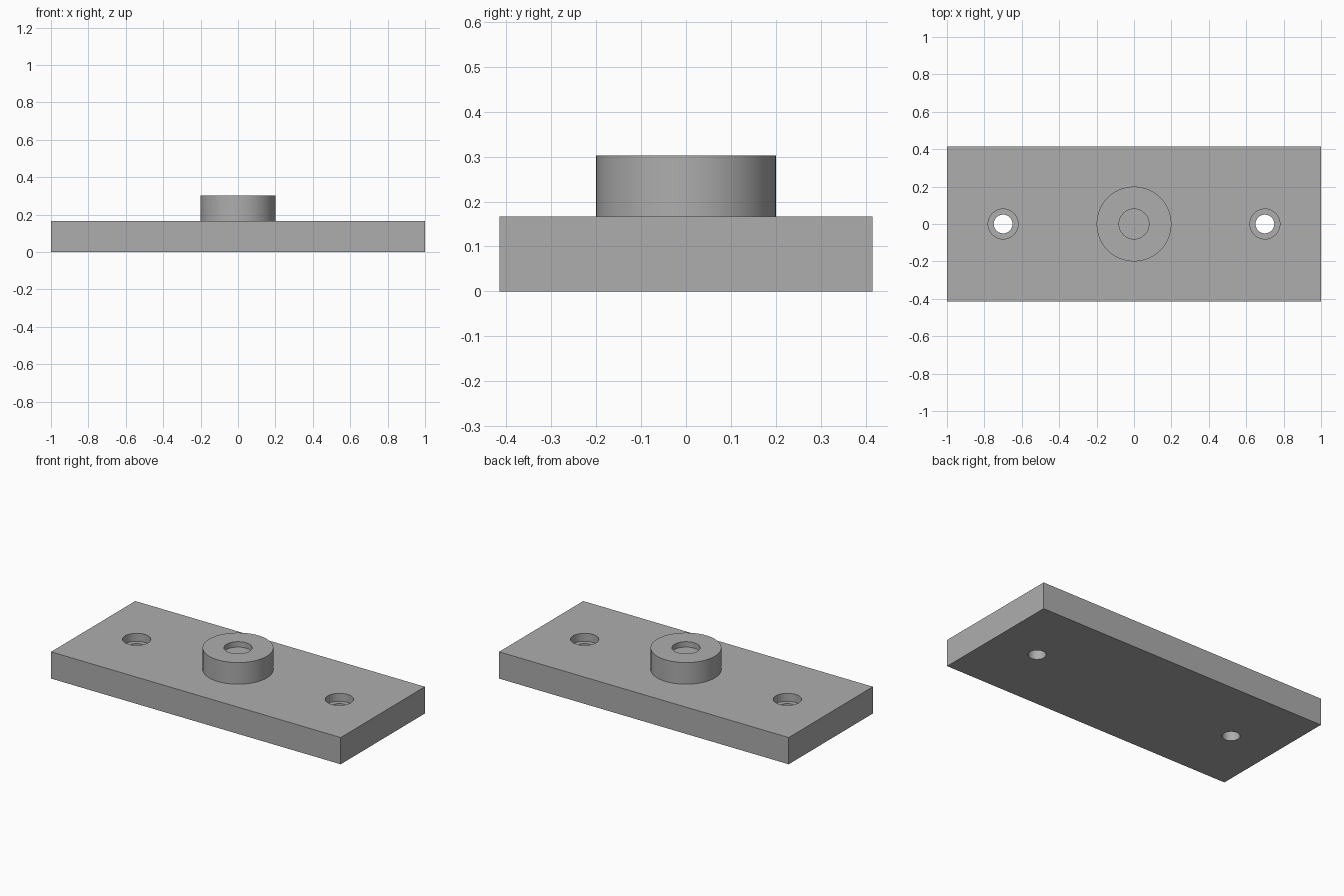
import bpy
import math

cube = bpy.data.objects.get("Cube")
if cube:
    bpy.data.objects.remove(cube, do_unlink=True)

SEGMENTS = 64
PLATE_TOP = 0.167
BOSS_TOP = 0.302
HOLE_X = 0.7

# Single grey material
grey = bpy.data.materials.new("plain grey")
grey.use_nodes = True
colour = (0.42, 0.42, 0.42, 1)
grey.diffuse_color = colour
grey.node_tree.nodes["Principled BSDF"].inputs["Base Color"].default_value = colour


def cylinder(name, x, radius, bottom, top):
    bpy.ops.mesh.primitive_cylinder_add(
        vertices=SEGMENTS, radius=radius, depth=top - bottom,
        location=(x, 0, (bottom + top) / 2))
    obj = bpy.context.object
    obj.name = name
    obj.data.materials.append(grey)
    return obj


def boolean(target, tool, operation):
    """Apply the tool to the target, then discard the tool."""
    mod = target.modifiers.new(operation.title(), "BOOLEAN")
    mod.operation = operation
    mod.solver = "EXACT"
    mod.object = tool
    bpy.context.view_layer.objects.active = target
    bpy.ops.object.modifier_apply(modifier=mod.name)
    bpy.data.objects.remove(tool, do_unlink=True)


# Rectangular base plate
bpy.ops.mesh.primitive_cube_add(size=1, location=(0, 0, PLATE_TOP / 2))
plate = bpy.context.object
plate.name = "mounting_plate"
plate.scale = (2, 0.83, PLATE_TOP)
bpy.ops.object.transform_apply(location=True, rotation=False, scale=True)
plate.data.materials.append(grey)

# Central boss with a blind bore
boolean(plate, cylinder("boss", 0, 0.2, 0.1, BOSS_TOP), "UNION")
boolean(plate, cylinder("boss_bore", 0, 0.08, BOSS_TOP - 0.034, 0.4), "DIFFERENCE")

# Counterbored screw holes on both sides
for x in (-HOLE_X, HOLE_X):
    boolean(plate, cylinder("screw_hole", x, 0.05, -0.1, 0.3), "DIFFERENCE")
    boolean(plate, cylinder("counterbore", x, 0.08, PLATE_TOP - 0.05, 0.3), "DIFFERENCE")

# Smooth round walls, crisp edges
bpy.ops.object.select_all(action="DESELECT")
plate.select_set(True)
bpy.context.view_layer.objects.active = plate
bpy.ops.object.shade_smooth_by_angle(angle=math.radians(30))
